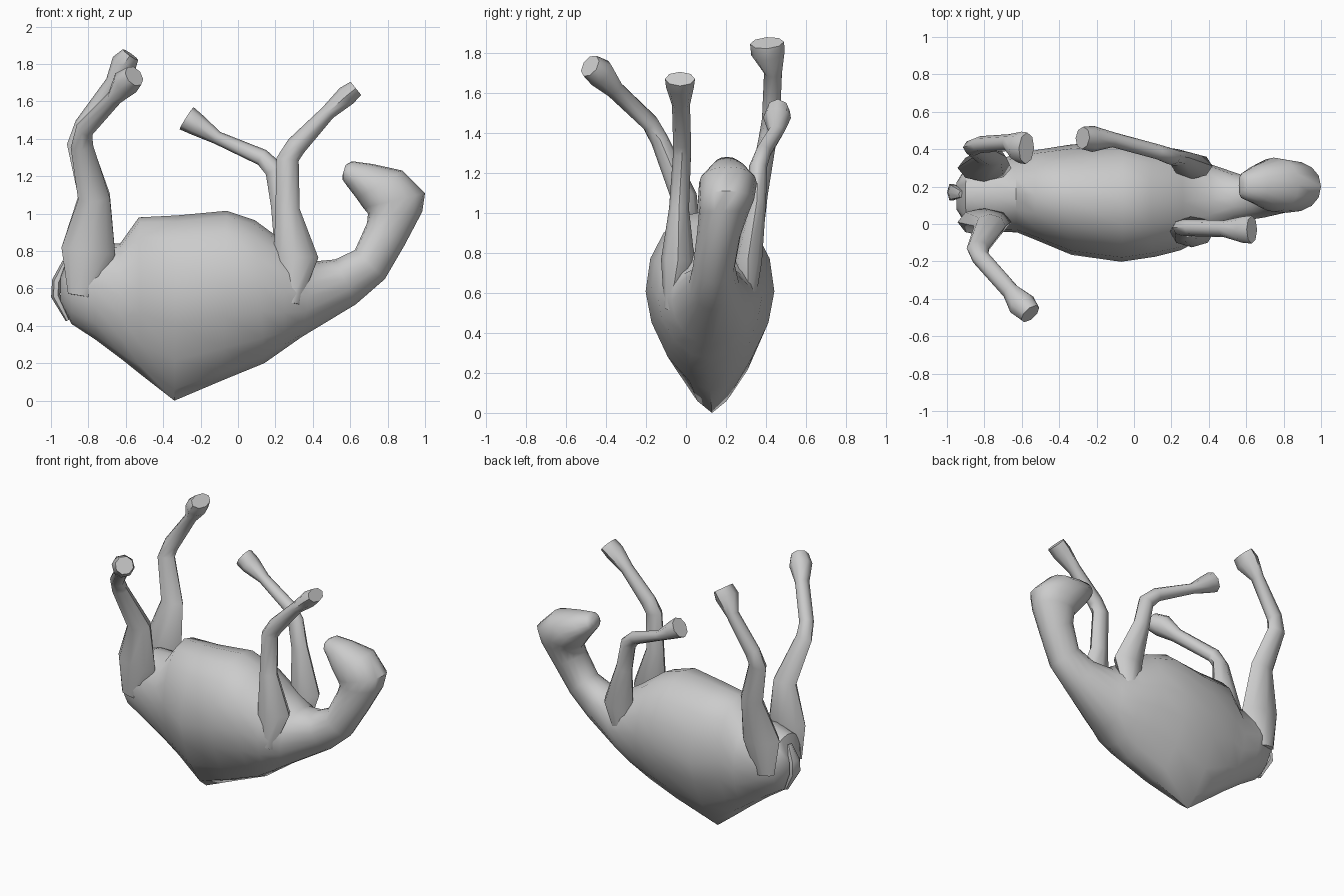
import bpy, bmesh, math
from mathutils import Vector


def skin(name, rings):
    # Bridge equal-sized point rings into a closed smooth skin
    bm = bmesh.new()
    loops = [[bm.verts.new(p) for p in r] for r in rings]
    n = len(loops[0])
    for a, b in zip(loops, loops[1:]):
        for i in range(n):
            j = (i + 1) % n
            bm.faces.new((a[i], a[j], b[j], b[i]))
    bm.faces.new(loops[0])
    bm.faces.new(loops[-1])
    bmesh.ops.recalc_face_normals(bm, faces=bm.faces)
    me = bpy.data.meshes.new(name)
    bm.to_mesh(me)
    bm.free()
    ob = bpy.data.objects.new(name, me)
    bpy.context.collection.objects.link(ob)
    bpy.ops.object.select_all(action='DESELECT')
    ob.select_set(True)
    bpy.context.view_layer.objects.active = ob
    bpy.ops.object.shade_smooth_by_angle(angle=math.radians(50))
    return ob


def spow(v, e):
    return math.copysign(abs(v) ** e, v)


def trunk_ring(xb, zb, xt, zt, yc, hw, n, mid=0.55, sides=16):
    # Ring from a back-side point to a belly-side point; n shapes the back half
    pts = []
    for i in range(sides):
        t = 2 * math.pi * i / sides
        c, s = math.cos(t), math.sin(t)
        e = 2 / n if s < 0 else 0.95
        v = mid + (1 - mid if s > 0 else mid) * spow(s, e)
        pts.append((xb + (xt - xb) * v, yc + hw * spow(c, e), zb + (zt - zb) * v))
    return pts


def limb(name, stations, sides=8):
    # Station: x, y, z, half depth (in the xz plane), half width (along y)
    P = [Vector(s[:3]) for s in stations]
    rings = []
    for i, s in enumerate(stations):
        d = (P[min(i + 1, len(P) - 1)] - P[max(i - 1, 0)]).normalized()
        u = Vector((0, 1, 0)).cross(d).normalized()
        w = d.cross(u)
        rings.append([P[i] + u * s[3] * math.cos(k * 2 * math.pi / sides)
                      + w * s[4] * math.sin(k * 2 * math.pi / sides)
                      for k in range(sides)])
    return skin(name, rings)


# Body, hump, neck and head in one skin
skin("body", [trunk_ring(*r) for r in (
    (-.95, .53, -.95, .66, .15, .07, 2),
    (-.89, .41, -.90, .80, .15, .16, 2),
    (-.76, .325, -.77, .84, .155, .195, 1.9),
    (-.62, .22, -.63, .84, .16, .205, 1.8),
    (-.52, .14, -.53, .98, .155, .24, 1.6),
    (-.34, 0, -.33, .99, .13, .295, 1.38),
    (-.08, .11, -.06, 1.015, .12, .322, 1.65),
    (.14, .20, .09, .965, .115, .29, 1.8),
    (.24, .27, .26, .84, .12, .26, 1.9),
    (.34, .34, .41, .745, .13, .20, 2),
    (.63, .515, .52, .755, .14, .125, 2),
    (.785, .65, .625, .805, .14, .105, 2),
    (.89, .83, .69, .95, .165, .11, 2),
    (.985, 1.01, .695, 1.0, .19, .125, 2),
    (1.0, 1.11, .67, 1.03, .20, .14, 2.2),
    (.88, 1.23, .635, 1.08, .21, .145, 2.2),
    (.72, 1.265, .585, 1.145, .21, .10, 2.2),
    (.61, 1.28, .56, 1.18, .205, .07, 2.2),
    (.575, 1.26, .56, 1.21, .205, .05, 2.2),
)])

# Hind legs
limb("hind_leg_near", [
    (-.84, .0, .56, .07, .03), (-.80, .01, .80, .145, .075), (-.77, -.01, 1.08, .085, .065),
    (-.835, -.13, 1.36, .06, .045), (-.82, -.18, 1.45, .05, .045),
    (-.66, -.36, 1.62, .042, .05), (-.60, -.43, 1.70, .075, .075), (-.555, -.48, 1.735, .06, .06)])
limb("hind_leg_far", [
    (-.84, .31, .56, .07, .03), (-.80, .30, .80, .145, .075), (-.77, .36, 1.10, .085, .05),
    (-.85, .41, 1.38, .065, .045), (-.82, .425, 1.47, .055, .045),
    (-.67, .435, 1.70, .04, .045), (-.61, .41, 1.80, .07, .085), (-.575, .405, 1.85, .05, .085)])

# Front legs
limb("front_leg_near", [
    (.28, -.08, .52, .05, .03), (.31, -.04, .76, .12, .085), (.265, -.035, 1.02, .065, .05),
    (.265, -.02, 1.29, .06, .045), (.31, -.02, 1.36, .055, .045),
    (.48, -.025, 1.54, .04, .045), (.58, -.03, 1.63, .055, .07), (.63, -.03, 1.67, .045, .075)])
limb("front_leg_far", [
    (.28, .31, .52, .05, .03), (.31, .31, .76, .11, .07), (.235, .355, 1.05, .06, .045),
    (.20, .36, 1.23, .055, .045), (.13, .385, 1.30, .045, .04),
    (-.11, .45, 1.405, .035, .04), (-.22, .455, 1.475, .06, .07), (-.275, .46, 1.51, .07, .06)])

# Tail
limb("tail", [
    (-.92, .16, .74, .02, .02), (-.97, .17, .64, .025, .045),
    (-.975, .17, .56, .025, .05), (-.91, .17, .43, .012, .02)], 6)
